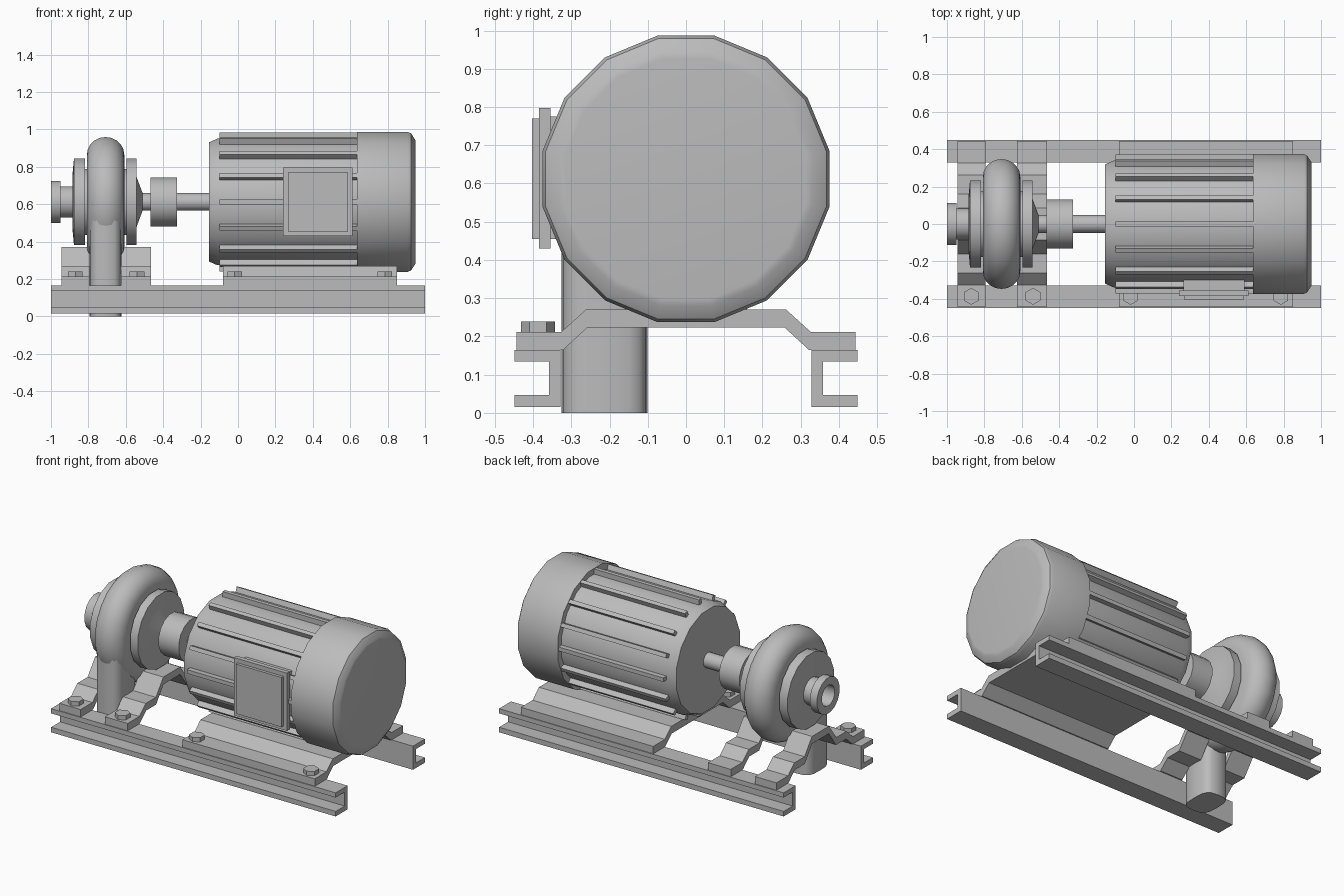
import bpy, bmesh, math
from mathutils import Matrix, Vector

if "Cube" in bpy.data.objects:
    bpy.data.objects.remove(bpy.data.objects["Cube"])

grey = bpy.data.materials.new("machine grey")
grey.use_nodes = True
grey.diffuse_color = (0.5, 0.5, 0.5, 1)
grey.node_tree.nodes["Principled BSDF"].inputs["Base Color"].default_value = (0.5, 0.5, 0.5, 1)

AXIS = 0.612   # height of the shaft line


def finish(name, bm, smooth=False):
    bmesh.ops.remove_doubles(bm, verts=bm.verts, dist=1e-5)
    bmesh.ops.recalc_face_normals(bm, faces=bm.faces)
    mesh = bpy.data.meshes.new(name)
    bm.to_mesh(mesh)
    bm.free()
    mesh.materials.append(grey)
    ob = bpy.data.objects.new(name, mesh)
    bpy.context.collection.objects.link(ob)
    if smooth:
        bpy.ops.object.select_all(action="DESELECT")
        ob.select_set(True)
        bpy.context.view_layer.objects.active = ob
        bpy.ops.object.shade_smooth_by_angle(angle=math.radians(32))
    return ob


def lathe(name, profile, sides=16):
    """Spin (x, radius) points around the shaft line."""
    bm = bmesh.new()
    verts = [bm.verts.new((x, 0, r)) for x, r in profile]
    edges = [bm.edges.new(pair) for pair in zip(verts, verts[1:])]
    bmesh.ops.spin(bm, geom=verts + edges, cent=(0, 0, 0), axis=(1, 0, 0),
                   angle=math.tau, steps=sides, use_merge=True)
    half_step = Matrix.Rotation(math.pi / sides, 4, "X")
    bmesh.ops.transform(bm, matrix=Matrix.Translation((0, 0, AXIS)) @ half_step, verts=bm.verts)
    return finish(name, bm, True)


def extrude(name, outline, direction, smooth=False):
    bm = bmesh.new()
    face = bm.faces.new([bm.verts.new(p) for p in outline])
    out = bmesh.ops.extrude_face_region(bm, geom=[face])
    moved = [v for v in out["geom"] if isinstance(v, bmesh.types.BMVert)]
    bmesh.ops.translate(bm, vec=direction, verts=moved)
    # the starting face is kept or replaced so that both ends are closed
    bmesh.ops.holes_fill(bm, edges=[e for e in bm.edges if e.is_boundary], sides=0)
    return finish(name, bm, smooth)


def add_box(bm, low, high, turn=Matrix()):
    low, high = Vector(low), Vector(high)
    place = turn @ Matrix.Translation((low + high) / 2) @ Matrix.Diagonal((*(high - low), 1))
    bmesh.ops.create_cube(bm, size=1, matrix=place)


def box(name, low, high):
    bm = bmesh.new()
    add_box(bm, low, high)
    return finish(name, bm)


def bracket(name, x0, x1, half):
    """Bent plate foot, mirrored in y from the upper half profile."""
    top = half + [(-y, z) for y, z in reversed(half)]
    under = [(y * 0.985 if abs(y) < 0.4 else y, z - 0.047) for y, z in reversed(top)]
    return extrude(name, [(x0, y, z) for y, z in top + under], (x1 - x0, 0, 0))


# Base rails: channels open to the outside
for name, s in (("front_rail", -1), ("back_rail", 1)):
    section = [(0.328, 0.015), (0.448, 0.015), (0.448, 0.047), (0.358, 0.047),
               (0.358, 0.135), (0.448, 0.135), (0.448, 0.165), (0.328, 0.165)]
    extrude(name, [(-1, s * y, z) for y, z in section], (2, 0, 0))

# Feet
foot = [(-0.443, 0.212), (-0.326, 0.212), (-0.262, 0.27)]
bracket("motor_foot", -0.08, 0.85, foot)
tall_foot = foot + [(-0.16, 0.27), (-0.085, 0.37)]
bracket("pump_foot_outer", -0.945, -0.795, tall_foot)
bracket("pump_foot_inner", -0.625, -0.465, tall_foot)

# Hexagonal bolts on the front rail
for i, x in enumerate((-0.87, -0.54, -0.018, 0.785)):
    ring = [(x + 0.045 * math.sin(a * math.pi / 3), -0.387 + 0.045 * math.cos(a * math.pi / 3), 0.205)
            for a in range(6)]
    extrude(f"bolt_{i + 1}", ring, (0, 0, 0.034))

# Motor
lathe("motor_body", [(-0.155, 0), (-0.155, 0.325), (-0.11, 0.345), (0.65, 0.345), (0.65, 0)])
lathe("fan_cover", [(0.637, 0), (0.637, 0.382), (0.905, 0.382), (0.925, 0.374),
                    (0.948, 0.338), (0.95, 0.32), (0.95, 0)])
fins = bmesh.new()
for i in range(16):
    turn = Matrix.Translation((0, 0, AXIS)) @ Matrix.Rotation(i * math.pi / 8, 4, "X")
    add_box(fins, (-0.1, -0.0125, 0.32), (0.64, 0.0125, 0.371), turn)
finish("cooling_fins", fins)

# Terminal box
box("terminal_box", (0.265, -0.357, 0.455), (0.59, -0.25, 0.775))
box("terminal_box_flange", (0.24, -0.384, 0.43), (0.613, -0.355, 0.797))
box("terminal_box_lid", (0.267, -0.403, 0.455), (0.588, -0.383, 0.77))

# Shaft and coupling
lathe("shaft", [(-0.53, 0), (-0.53, 0.048), (-0.15, 0.048), (-0.15, 0)])
lathe("coupling", [(-0.467, 0), (-0.467, 0.133), (-0.325, 0.133), (-0.325, 0)])

# Pump casing: a rounded ring
centre = -0.708
arc = [(centre - 0.1 * math.cos(a * math.pi / 10), 0.255 + 0.095 * math.sin(a * math.pi / 10))
       for a in range(11)]
lathe("pump_casing", [(centre - 0.1, 0)] + arc + [(centre + 0.1, 0)], 24)
lathe("pump_hub", [(-0.83, 0), (-0.83, 0.18), (-0.58, 0.18), (-0.58, 0)])
lathe("pump_outer_cover", [(-0.885, 0), (-0.885, 0.15), (-0.877, 0.236), (-0.818, 0.236), (-0.818, 0)])
lathe("pump_inner_cover", [(-0.595, 0), (-0.595, 0.236), (-0.542, 0.236), (-0.542, 0.135),
                           (-0.51, 0.048), (-0.51, 0)])
lathe("inlet_pipe", [(-0.9, 0), (-0.9, 0.065), (-1, 0.065), (-1, 0.115), (-0.95, 0.115),
                     (-0.95, 0.085), (-0.87, 0.085), (-0.87, 0)])


# Outlet duct going down through the base
def rounded(value):
    return math.copysign(abs(value) ** 0.6, value)


duct = [(centre + 0.086 * rounded(math.cos(a * math.pi / 8)),
         -0.213 + 0.112 * rounded(math.sin(a * math.pi / 8)), 0) for a in range(16)]
extrude("outlet_duct", duct, (0, 0, AXIS), True)
